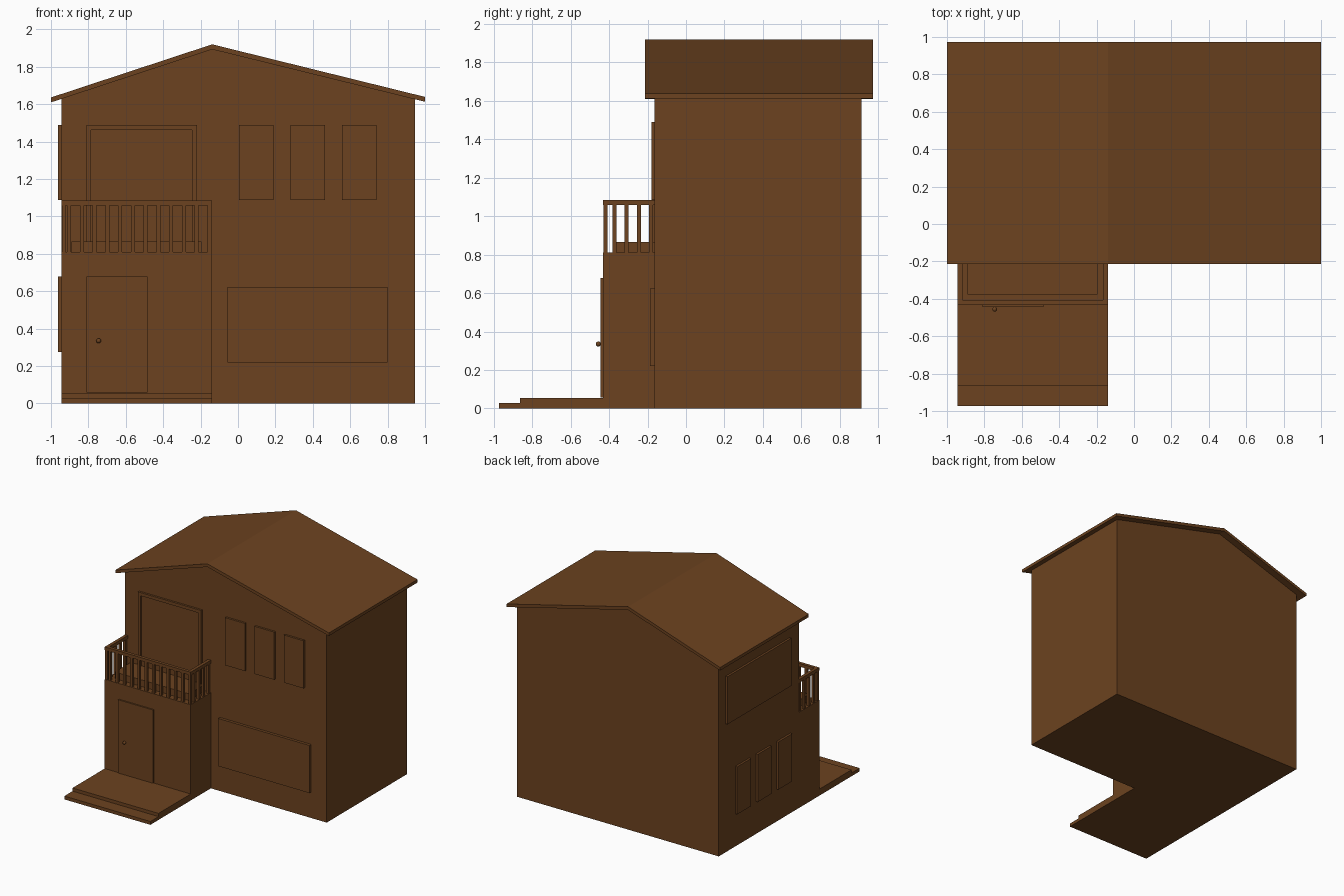
import bpy, bmesh, math

if "Cube" in bpy.data.objects:
    bpy.data.objects.remove(bpy.data.objects["Cube"])

wood = bpy.data.materials.new("brown_wood")
wood.diffuse_color = (0.15, 0.055, 0.014, 1)
wood.use_nodes = True
wood.node_tree.nodes["Principled BSDF"].inputs["Base Color"].default_value = wood.diffuse_color


def finish(name, bm):
    bmesh.ops.recalc_face_normals(bm, faces=bm.faces)
    me = bpy.data.meshes.new(name)
    bm.to_mesh(me)
    bm.free()
    me.materials.append(wood)
    ob = bpy.data.objects.new(name, me)
    bpy.context.collection.objects.link(ob)
    return ob


def add_box(bm, x, y, z):
    vs = bmesh.ops.create_cube(bm, size=1)["verts"]
    for v in vs:
        v.co = [r[0] + (c + 0.5) * (r[1] - r[0]) for c, r in zip(v.co, (x, y, z))]


def boxes(name, *parts):
    bm = bmesh.new()
    for p in parts:
        add_box(bm, *p)
    return finish(name, bm)


def extrude_profile(name, pts, y0, y1):
    bm = bmesh.new()
    f = bm.faces.new([bm.verts.new((x, y0, z)) for x, z in pts])
    new = bmesh.ops.extrude_face_region(bm, geom=[f])["geom"]
    for v in new:
        if isinstance(v, bmesh.types.BMVert):
            v.co.y = y1
    return finish(name, bm)


L, R, RIDGE = -0.945, 0.945, -0.138
FRONT, BACK = -0.163, 0.912
BAY_R, BAY_F, BAY_Z = -0.14, -0.433, 0.81

# main house and gable roof
extrude_profile("house_body", [(L, 0), (R, 0), (R, 1.628), (RIDGE, 1.895), (L, 1.629)],
                FRONT, BACK)
extrude_profile("roof", [(-1, 1.61), (RIDGE, 1.893), (1, 1.613),
                         (1, 1.639), (RIDGE, 1.92), (-1, 1.636)], -0.213, 0.972)

# entrance bay with the steps in front
boxes("entrance_bay", ((L, BAY_R), (BAY_F, FRONT), (0, BAY_Z)))
boxes("lower_step", ((L, BAY_R), (-0.972, BAY_F), (0, 0.028)))
boxes("upper_step", ((L, BAY_R), (-0.863, BAY_F), (0.028, 0.055)))
boxes("balcony_floor_step", ((-0.89, -0.195), (-0.377, FRONT), (BAY_Z, 0.866)))

# balcony railing: three hand rails and square balusters
T = 0.027
rz = (1.058, 1.085)
boxes("hand_rail", ((L, BAY_R), (BAY_F, BAY_F + T), rz),
      ((L, L + T), (BAY_F + T, FRONT), rz),
      ((BAY_R - T, BAY_R), (BAY_F + T, FRONT), rz))
h = 0.0105
spots = [(-0.153 - i * 0.0682, -0.4195) for i in range(11)] + [(-0.9315, -0.4195), (-0.903, -0.4195)]
spots += [(x, -0.372 + i * 0.0635) for x in (-0.9315, -0.1535) for i in range(4)]
boxes("balusters", *[((x - h, x + h), (y - h, y + h), (BAY_Z, 1.058)) for x, y in spots])

# balcony door: frame around a thinner panel
F = FRONT - 0.017
dy = (F, FRONT)
boxes("balcony_door_frame", ((-0.81, -0.785), dy, (0.866, 1.49)),
      ((-0.245, -0.22), dy, (0.866, 1.49)),
      ((-0.785, -0.245), dy, (1.463, 1.49)))
boxes("balcony_door_panel", ((-0.785, -0.245), (FRONT - 0.005, FRONT), (0.866, 1.463)))

# front windows
for i in range(3):
    x = 0.005 + i * 0.275
    boxes("upper_front_window", ((x, x + 0.185), dy, (1.087, 1.49)))
boxes("lower_front_window", ((-0.055, 0.8), (FRONT - 0.024, FRONT), (0.22, 0.623)))

# left side windows
sx = (L - 0.018, L)
boxes("upper_side_window", (sx, (-0.035, 0.82), (1.087, 1.49)))
for i in range(3):
    y = -0.045 + i * 0.275
    boxes("lower_side_window", (sx, (y, y + 0.185), (0.275, 0.678)))

# front door with round knob
boxes("front_door", ((-0.81, -0.485), (BAY_F - 0.012, BAY_F), (0.058, 0.678)))
bpy.ops.mesh.primitive_uv_sphere_add(segments=16, ring_count=10, radius=0.013,
                                     location=(-0.745, -0.456, 0.335))
knob = bpy.context.object
knob.name = "door_knob"
knob.data.materials.append(wood)
bpy.ops.object.shade_smooth()
